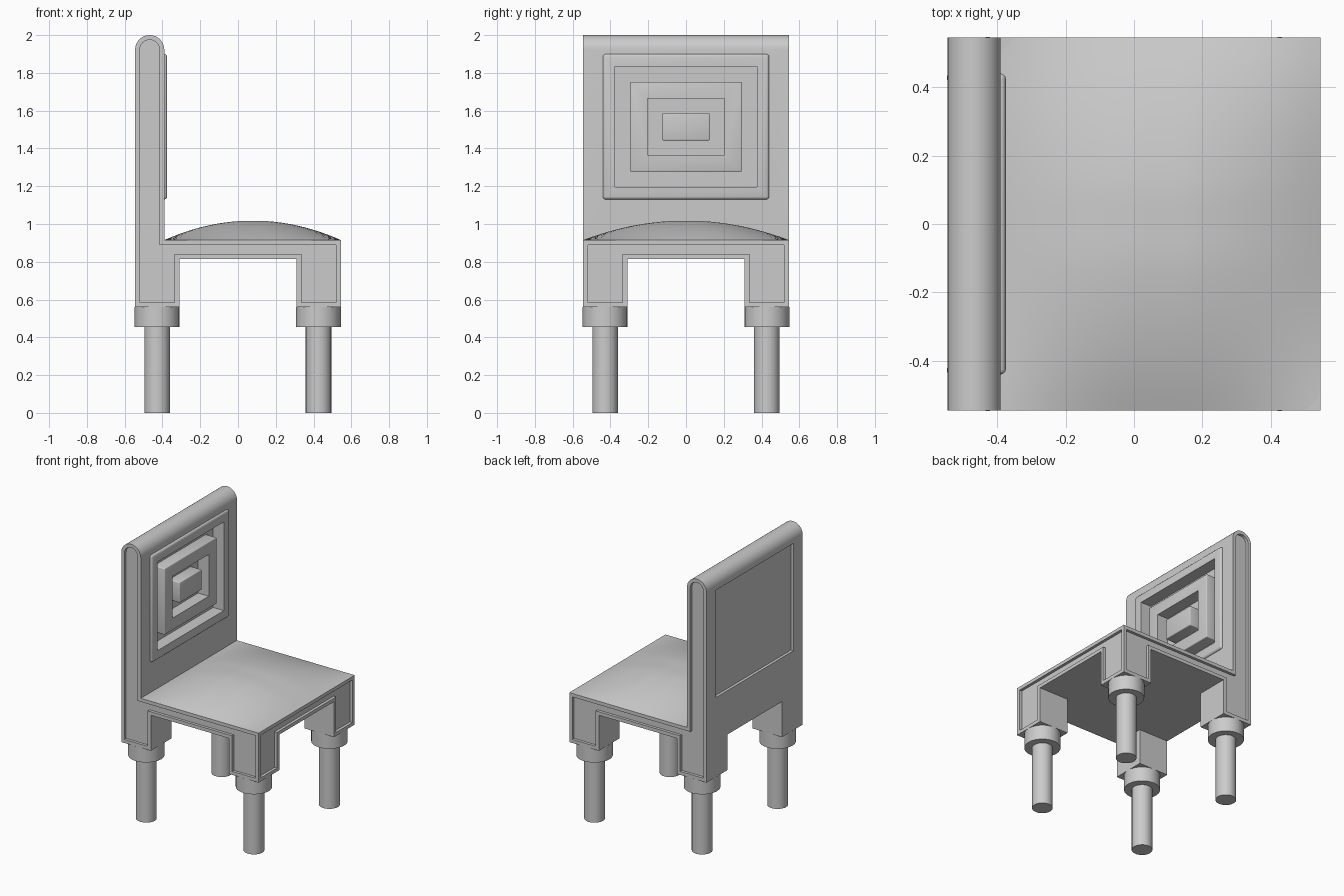
import bpy, bmesh, math
from mathutils import Vector

if "Cube" in bpy.data.objects:
    bpy.data.objects.remove(bpy.data.objects["Cube"])

COLOUR = (0.6, 0.6, 0.6, 1)
grey = bpy.data.materials.new("light grey")
grey.use_nodes = True
grey.diffuse_color = COLOUR
grey.node_tree.nodes["Principled BSDF"].inputs["Base Color"].default_value = COLOUR


def add(name, bm):
    bmesh.ops.recalc_face_normals(bm, faces=bm.faces)
    mesh = bpy.data.meshes.new(name)
    bm.to_mesh(mesh)
    bm.free()
    mesh.materials.append(grey)
    ob = bpy.data.objects.new(name, mesh)
    bpy.context.collection.objects.link(ob)
    return ob


def prism(name, points, low, high, axis):
    """Extrude an outline along x (outline in y, z) or y (outline in x, z)."""
    bm = bmesh.new()
    place = (lambda a, b: (low, a, b)) if axis == "x" else (lambda a, b: (a, low, b))
    face = bm.faces.new([bm.verts.new(place(a, b)) for a, b in points])
    moved = bmesh.ops.extrude_face_region(bm, geom=[face])["geom"]
    step = Vector((high - low, 0, 0)) if axis == "x" else Vector((0, high - low, 0))
    bmesh.ops.translate(bm, vec=step, verts=[v for v in moved if isinstance(v, bmesh.types.BMVert)])
    return add(name, bm)


def panel(name, half_y, half_z, low, high):
    """Rectangle centred on the backrest decoration, from x = low to x = high."""
    mid = 1.515
    outline = [(-half_y, mid - half_z), (half_y, mid - half_z),
               (half_y, mid + half_z), (-half_y, mid + half_z)]
    return prism(name, outline, low, high, "x")


def apply_modifier(ob, mod):
    bpy.context.view_layer.objects.active = ob
    bpy.ops.object.modifier_apply(modifier=mod.name)


def cut(ob, cutter):
    mod = ob.modifiers.new("cut", "BOOLEAN")
    mod.operation, mod.solver, mod.object = "DIFFERENCE", "EXACT", cutter
    apply_modifier(ob, mod)


def bevel(ob, width):
    mod = ob.modifiers.new("bevel", "BEVEL")
    mod.width, mod.segments = width, 3
    apply_modifier(ob, mod)


W = 0.545                       # half width of the chair
FOOT, APRON, SEAT = 0.56, 0.815, 0.915
INNER = 0.31                    # inner side of the corner blocks
BACK = -0.39                    # front of the backrest
RIM, DEPTH = 0.025, 0.02        # recessed panel border and depth


def arch(d):
    """Lower edge of two corner blocks with the opening between them."""
    return [(-W + d, FOOT + d), (-INNER - d, FOOT + d), (-INNER - d, APRON + d),
            (INNER + d, APRON + d), (INNER + d, FOOT + d), (W - d, FOOT + d)]


def side_outline(d):
    r = 0.0775 - d
    top = [(-0.4675 + r * math.cos(math.pi * i / 16), 1.9225 + r * math.sin(math.pi * i / 16))
           for i in range(17)]
    return arch(d) + [(W - d, SEAT - d), (BACK - d, SEAT - d)] + top


def front_outline(d):
    return arch(d) + [(W - d, SEAT - d), (-W + d, SEAT - d)]


# Seat frame and backrest in one body, with recessed panels
body = prism("seat_frame_and_backrest", side_outline(0), -W, W, "y")
floor = -0.46
recess = panel("recess_cutter", 0.375, 0.318, floor, 0)
cutters = [
    prism("opening_cutter", [(-INNER, 0), (INNER, 0), (INNER, APRON), (-INNER, APRON)], -1, 1, "x"),
    prism("side_cutter", side_outline(RIM), W - DEPTH, 1, "y"),
    prism("side_cutter", side_outline(RIM), -1, -W + DEPTH, "y"),
    prism("front_cutter", front_outline(RIM), W - DEPTH, 1, "x"),
    panel("back_cutter", 0.44, 0.385, -1, -W + DEPTH),
    recess,
]
for c in cutters:
    cut(body, c)

# Raised frame, ring and centre block on the backrest
frame = panel("backrest_frame", 0.44, 0.385, -0.42, -0.375)
bevel(frame, 0.015)
cut(frame, recess)
ring = panel("backrest_ring", 0.295, 0.238, floor - 0.01, -0.375)
bevel(ring, 0.006)
hole = panel("ring_cutter", 0.205, 0.15, -1, 0)
cut(ring, hole)
centre = panel("backrest_centre_block", 0.125, 0.073, floor - 0.01, -0.375)
bevel(centre, 0.006)
for c in cutters + [hole]:
    c.hide_render = True
    bpy.data.objects.remove(c)

# Domed seat cushion
bm = bmesh.new()
bmesh.ops.create_grid(bm, x_segments=24, y_segments=24, size=1)
for v in bm.verts:
    u, t = v.co.x, v.co.y
    rise = min(1, 1.03 * (1 - u * u)) * min(1, 1.03 * (1 - t * t))
    v.co = ((BACK + W) / 2 + u * (W - BACK) / 2, t * W, SEAT + 0.1 * rise)
cushion = add("seat_cushion", bm)
parts = [body, frame, ring, centre, cushion]


# Round legs with wider collars
def cylinder(name, x, y, radius, low, high):
    bm = bmesh.new()
    bmesh.ops.create_cone(bm, cap_ends=True, segments=24, radius1=radius,
                          radius2=radius, depth=high - low)
    bmesh.ops.translate(bm, vec=(x, y, (low + high) / 2), verts=bm.verts)
    return add(name, bm)


for x, end in ((-0.428, "back"), (0.426, "front")):
    for y, side in ((-0.428, "right"), (0.428, "left")):
        parts.append(cylinder(f"{end}_{side}_leg", x, y, 0.068, 0, 0.47))
        parts.append(cylinder(f"{end}_{side}_collar", x, y, 0.119, 0.455, FOOT))

# Smooth shading with sharp edges kept
bpy.ops.object.select_all(action="DESELECT")
for ob in parts:
    ob.select_set(True)
bpy.context.view_layer.objects.active = body
bpy.ops.object.shade_smooth_by_angle(angle=math.radians(35))
